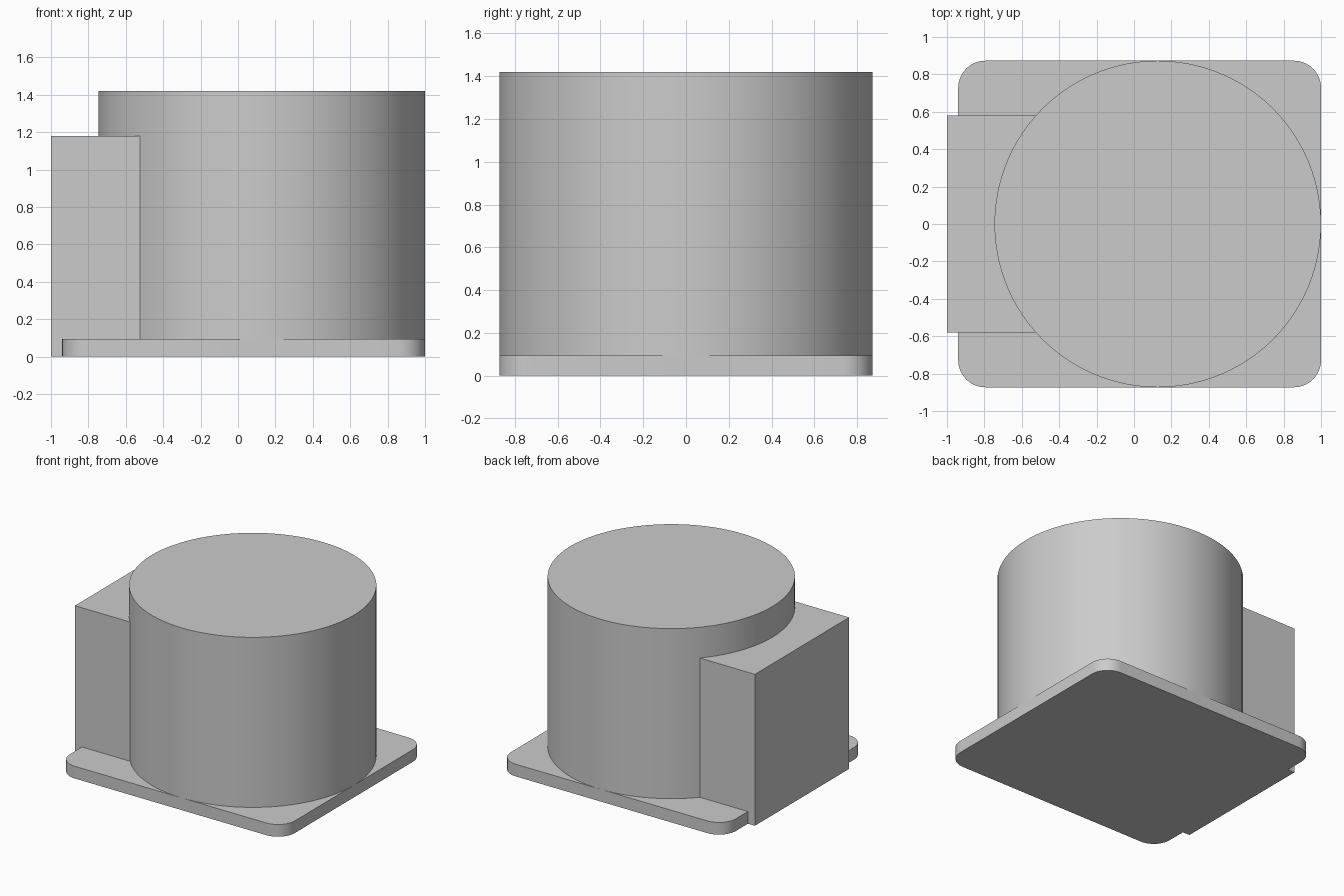
import bpy
import bmesh
import math

cube = bpy.data.objects.get("Cube")
if cube:
    bpy.data.objects.remove(cube, do_unlink=True)

# Single grey finish
grey = bpy.data.materials.new("light grey")
grey.use_nodes = True
colour = (0.6, 0.6, 0.6, 1)
grey.diffuse_color = colour
grey.node_tree.nodes["Principled BSDF"].inputs["Base Color"].default_value = colour

RADIUS = 0.873
CENTRE_X = 0.127
PLATE_TOP = 0.095


def finish(name, bm):
    bmesh.ops.recalc_face_normals(bm, faces=bm.faces)
    mesh = bpy.data.meshes.new(name)
    bm.to_mesh(mesh)
    bm.free()
    mesh.materials.append(grey)
    obj = bpy.data.objects.new(name, mesh)
    bpy.context.collection.objects.link(obj)
    bpy.ops.object.select_all(action="DESELECT")
    obj.select_set(True)
    bpy.context.view_layer.objects.active = obj
    bpy.ops.object.shade_smooth_by_angle(angle=math.radians(30))
    return obj


def block(name, low, high, corner=0):
    """Box between two corners, with optional rounded vertical edges."""
    bm = bmesh.new()
    bmesh.ops.create_cube(bm, size=1)
    for v in bm.verts:
        v.co = [lo + (c + 0.5) * (hi - lo) for c, lo, hi in zip(v.co, low, high)]
    if corner:
        upright = [e for e in bm.edges
                   if abs(e.verts[0].co.z - e.verts[1].co.z) > 0.01]
        bmesh.ops.bevel(bm, geom=upright, offset=corner, segments=10,
                        profile=0.5, affect="EDGES")
    return finish(name, bm)


# Rounded base plate
block("base_plate", (-0.94, -RADIUS, 0), (1, RADIUS, PLATE_TOP), corner=0.145)

# Side housing, running into the round body
block("side_housing", (-1, -0.58, 0), (-0.4, 0.58, 1.18))

# Round body standing on the plate
bm = bmesh.new()
height = 1.42 - PLATE_TOP
bmesh.ops.create_cone(bm, cap_ends=True, segments=96, radius1=RADIUS,
                      radius2=RADIUS, depth=height)
bmesh.ops.translate(bm, verts=bm.verts,
                    vec=(CENTRE_X, 0, PLATE_TOP + height / 2))
finish("round_body", bm)
